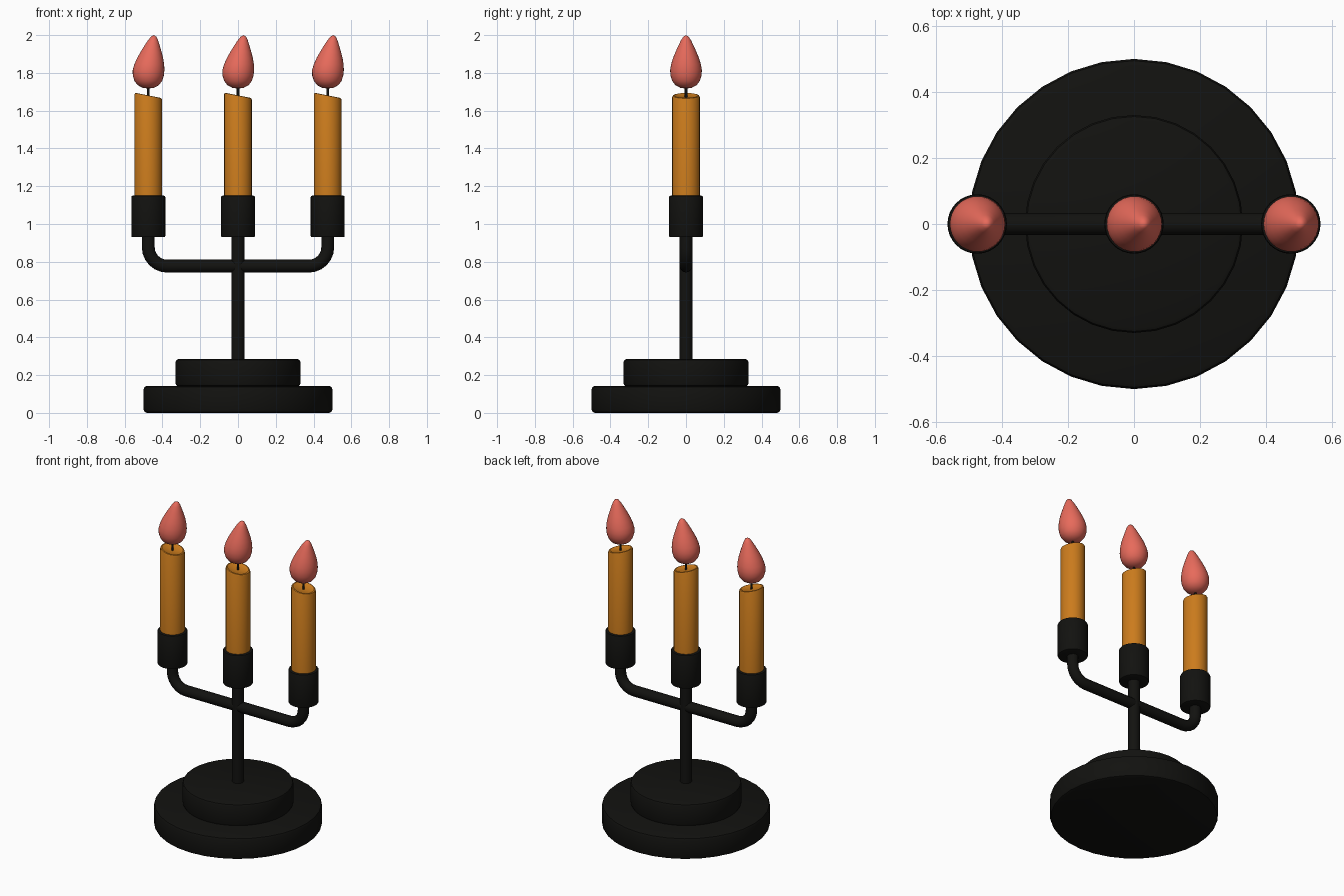
import bpy, bmesh, math
from mathutils import Vector

if "Cube" in bpy.data.objects:
    bpy.data.objects.remove(bpy.data.objects["Cube"])


def material(name, rgb):
    m = bpy.data.materials.new(name)
    m.diffuse_color = (*rgb, 1)
    m.use_nodes = True
    m.node_tree.nodes["Principled BSDF"].inputs["Base Color"].default_value = m.diffuse_color
    return m


IRON = material("black_iron", (0.006, 0.006, 0.005))
WAX = material("orange_wax", (0.60, 0.20, 0.012))
FIRE = material("flame_red", (0.80, 0.145, 0.105))


def lathe(name, profile, mat, x=0, sides=32, warp=None):
    """Spin (radius, z) points round the vertical axis; warp moves finished points."""
    bm = bmesh.new()
    rings = []
    for r, z in profile:
        n = 1 if r == 0 else sides
        ring = []
        for i in range(n):
            a = 2 * math.pi * i / sides
            co = Vector((r * math.cos(a), r * math.sin(a), z))
            ring.append(bm.verts.new(warp(co) if warp else co))
        rings.append(ring)
    for lo, hi in zip(rings, rings[1:]):
        for i in range(sides):
            j = (i + 1) % sides
            quad = [lo[i % len(lo)], lo[j % len(lo)], hi[j % len(hi)], hi[i % len(hi)]]
            bm.faces.new(list(dict.fromkeys(quad)))
    bmesh.ops.recalc_face_normals(bm, faces=bm.faces)
    return finish(name, bm, mat, x)


def finish(name, bm, mat, x=0):
    me = bpy.data.meshes.new(name)
    bm.to_mesh(me)
    bm.free()
    ob = bpy.data.objects.new(name, me)
    bpy.context.collection.objects.link(ob)
    ob.location.x = x
    me.materials.append(mat)
    bpy.ops.object.select_all(action='DESELECT')
    ob.select_set(True)
    bpy.context.view_layer.objects.active = ob
    bpy.ops.object.shade_smooth_by_angle(angle=math.radians(40))
    return ob


def disc(r, z0, z1, b):
    """Profile of a cylinder with rounded rims."""
    k = b * 0.3
    return [(0, z0), (r - b, z0), (r - k, z0 + k), (r, z0 + b),
            (r, z1 - b), (r - k, z1 - k), (r - b, z1), (0, z1)]


def slant(co):
    # candle top slopes down towards +x
    if co.z > 1.5:
        co.z -= 0.2 * co.x
    return co


def lean(co):
    # flame tip bends towards +x
    t = max(0, (co.z - 1.80) / 0.20)
    co.x += 0.03 * t ** 1.2
    return co


# stepped base and stem
lathe("base_lower", disc(0.5, 0, 0.143, 0.018), IRON)
lathe("base_upper", disc(0.33, 0.14, 0.285, 0.015), IRON)
lathe("stem", [(0, 0.27), (0.035, 0.27), (0.035, 0.95), (0, 0.95)], IRON)

# U-shaped arm swept along a bent path
X, Z, R = 0.475, 0.777, 0.1
bend = [(X - R + R * math.sin(a), Z + R - R * math.cos(a))
        for a in (math.radians(15 * i) for i in range(7))]
half = bend + [(X, 0.95)]
path = [(-x, z) for x, z in reversed(half)] + half
curve = bpy.data.curves.new("arm_path", 'CURVE')
curve.dimensions = '3D'
curve.bevel_depth = 0.034
curve.bevel_resolution = 4
curve.use_fill_caps = True
spline = curve.splines.new('POLY')
spline.points.add(len(path) - 1)
for p, (x, z) in zip(spline.points, path):
    p.co = (x, 0, z, 1)
    p.radius = 1
tube = bpy.data.objects.new("arm_tube", curve)
bpy.context.collection.objects.link(tube)
bpy.context.view_layer.update()
bm = bmesh.new()
bm.from_mesh(tube.to_mesh())
tube.to_mesh_clear()
bpy.data.objects.remove(tube)
finish("arm", bm, IRON)

# three holders, each with candle, wick and flame
FLAME = [(0, 1.717), (0.03, 1.721), (0.056, 1.735), (0.073, 1.757), (0.082, 1.785),
         (0.084, 1.815), (0.079, 1.845), (0.069, 1.878), (0.056, 1.91),
         (0.041, 1.943), (0.027, 1.972), (0.014, 1.992), (0, 2.0)]
CANDLE = [(0, 1.1), (0.073, 1.1), (0.073, 1.672), (0.070, 1.679),
          (0.063, 1.681), (0.055, 1.676), (0, 1.671)]
for side, x in (("left", -X), ("middle", 0), ("right", X)):
    lathe(side + "_cup", disc(0.09, 0.93, 1.15, 0.008), IRON, x)
    lathe(side + "_candle", CANDLE, WAX, x, warp=slant)
    lathe(side + "_wick", [(0, 1.65), (0.007, 1.65), (0.007, 1.74), (0, 1.74)], IRON, x, 12)
    lathe(side + "_flame", FLAME, FIRE, x, warp=lean)
